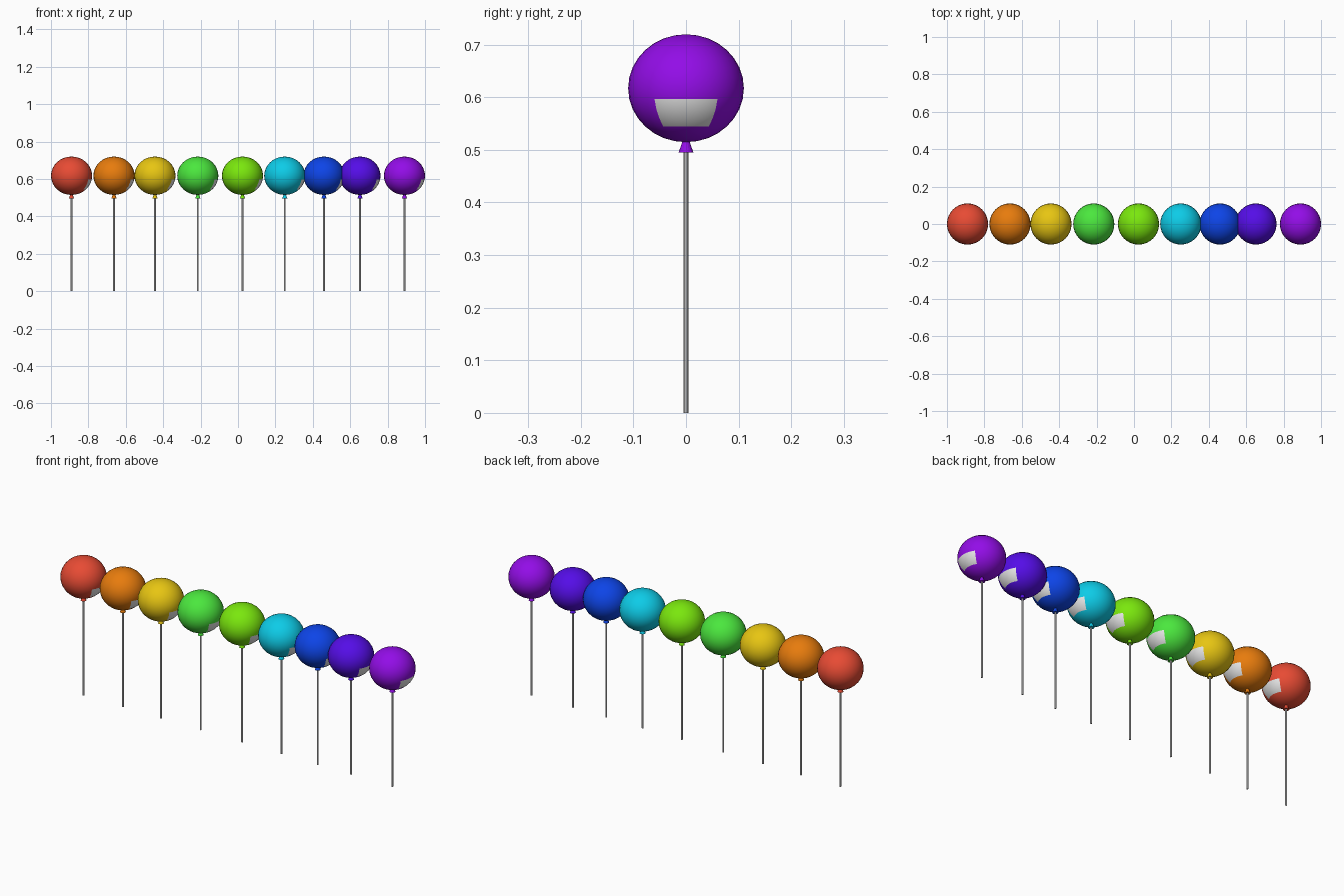
import bpy, bmesh, math
from mathutils import Matrix

cube = bpy.data.objects.get("Cube")
if cube:
    bpy.data.objects.remove(cube, do_unlink=True)


def material(name, rgb):
    m = bpy.data.materials.new(name)
    m.use_nodes = True
    m.diffuse_color = (*rgb, 1)
    m.node_tree.nodes["Principled BSDF"].inputs["Base Color"].default_value = (*rgb, 1)
    return m


def make_object(name, bm, mats, smooth=True):
    mesh = bpy.data.meshes.new(name)
    for f in bm.faces:
        f.smooth = smooth
    bm.to_mesh(mesh)
    bm.free()
    for m in mats:
        mesh.materials.append(m)
    ob = bpy.data.objects.new(name, mesh)
    bpy.context.collection.objects.link(ob)
    return ob


RADIUS, HEIGHT, CENTRE_Z = 0.11, 0.1025, 0.617
white = material("white", (0.8, 0.8, 0.8))


# Balloon body with a pale patch on its +x flank, below the equator
def balloon(name, x, mat):
    bm = bmesh.new()
    bmesh.ops.create_uvsphere(bm, u_segments=32, v_segments=16, radius=1)
    for f in bm.faces:
        c = f.calc_center_median()
        azimuth = math.degrees(math.atan2(c.y, c.x))
        latitude = math.degrees(math.asin(c.z / c.length))
        if abs(azimuth) < 33.75 and -45 < latitude < -11.25:
            f.material_index = 1
    bmesh.ops.scale(bm, vec=(RADIUS, RADIUS, HEIGHT), verts=bm.verts)
    ob = make_object(name, bm, [mat, white])
    ob.location = (x, 0, CENTRE_Z)


# Tapered tube between two heights
def tube(name, x, z0, z1, r0, r1, sides, mat):
    bm = bmesh.new()
    bmesh.ops.create_cone(bm, cap_ends=True, segments=sides, radius1=r0, radius2=r1,
                          depth=z1 - z0, matrix=Matrix.Translation((0, 0, (z0 + z1) / 2)))
    ob = make_object(name, bm, [mat], smooth=False)
    ob.location.x = x


# Row of balloons: colour, position along x, linear colour
ROW = [
    ("red", -0.89, (0.8, 0.07, 0.034)),
    ("orange", -0.663, (0.8, 0.2, 0.004)),
    ("yellow", -0.444, (0.8, 0.56, 0.006)),
    ("green", -0.215, (0.07, 0.8, 0.048)),
    ("lime", 0.024, (0.195, 0.8, 0.004)),
    ("cyan", 0.25, (0.004, 0.6, 0.8)),
    ("blue", 0.46, (0.004, 0.058, 0.8)),
    ("indigo", 0.652, (0.09, 0.004, 0.8)),
    ("purple", 0.89, (0.29, 0.004, 0.8)),
]
for colour, x, rgb in ROW:
    mat = material(colour, rgb)
    balloon(colour + "_balloon", x, mat)
    tube(colour + "_knot", x, 0.495, 0.518, 0.014, 0.006, 16, mat)
    tube(colour + "_string", x, 0, 0.5, 0.0045, 0.0045, 8, white)
